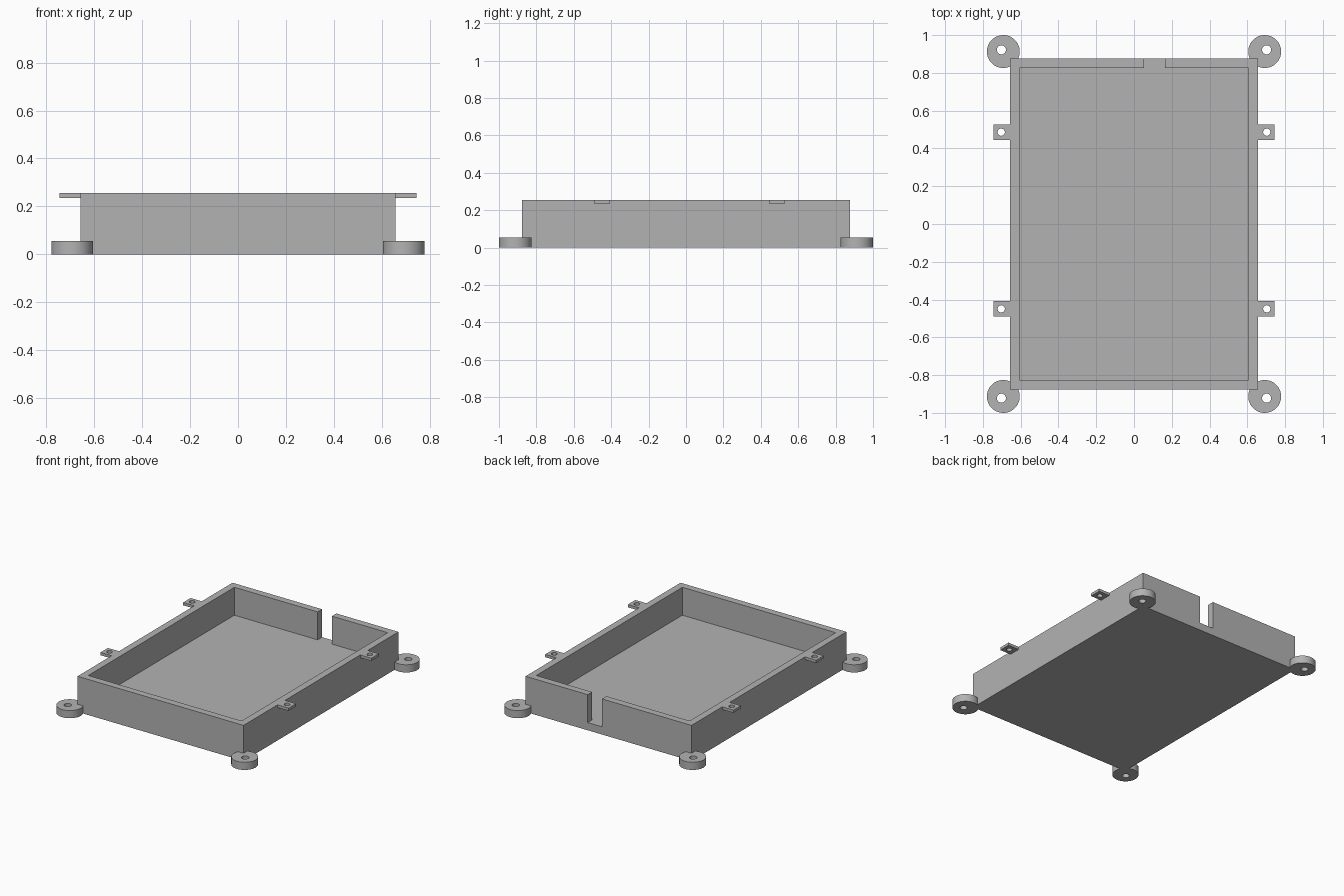
import bpy, bmesh
from math import cos, sin, tau

if "Cube" in bpy.data.objects:
    bpy.data.objects.remove(bpy.data.objects["Cube"])

grey = bpy.data.materials.new("plain grey")
grey.use_nodes = True
grey.diffuse_color = (0.45, 0.45, 0.45, 1)
grey.node_tree.nodes["Principled BSDF"].inputs["Base Color"].default_value = grey.diffuse_color

WIDTH, DEPTH, HEIGHT = 0.657, 0.876, 0.255   # half width, half depth, full height
WALL, FLOOR = 0.05, 0.055
SEGMENTS = 64


def make_object(name, bm):
    bmesh.ops.recalc_face_normals(bm, faces=bm.faces)
    mesh = bpy.data.meshes.new(name)
    bm.to_mesh(mesh)
    bm.free()
    mesh.materials.append(grey)
    obj = bpy.data.objects.new(name, mesh)
    bpy.context.collection.objects.link(obj)
    return obj


def prism(name, outline, z0, z1):
    """Extrude a flat outline upward."""
    bm = bmesh.new()
    face = bm.faces.new([bm.verts.new((x, y, z0)) for x, y in outline])
    top = bmesh.ops.extrude_face_region(bm, geom=[face])["geom"]
    verts = [v for v in top if isinstance(v, bmesh.types.BMVert)]
    bmesh.ops.translate(bm, verts=verts, vec=(0, 0, z1 - z0))
    return make_object(name, bm)


def circle(cx, cy, r):
    angles = [tau * i / SEGMENTS for i in range(SEGMENTS)]
    return [(cx + r * cos(a), cy + r * sin(a)) for a in angles]


def rectangle(cx, cy, hx, hy):
    """Rectangle sampled at the same angles as circle()."""
    points = []
    for x, y in circle(0, 0, 1):
        reach = max(abs(x), abs(y))
        points.append((cx + hx * x / reach, cy + hy * y / reach))
    return points


def bored_plate(name, outer, inner, z0, z1):
    """Solid plate with a through hole."""
    bm = bmesh.new()
    loops = [[bm.verts.new((x, y, z)) for x, y in ring]
             for ring, z in ((outer, z0), (outer, z1), (inner, z1), (inner, z0))]
    for k in range(4):
        a, b = loops[k], loops[(k + 1) % 4]
        for i in range(SEGMENTS):
            j = (i + 1) % SEGMENTS
            bm.faces.new((a[i], a[j], b[j], b[i]))
    obj = make_object(name, bm)
    bpy.ops.object.select_all(action="DESELECT")
    bpy.context.view_layer.objects.active = obj
    obj.select_set(True)
    bpy.ops.object.shade_smooth_by_angle()
    return obj


# Open tray: a block hollowed by the cavity and the slot through the back wall
tray = prism("tray", [(-WIDTH, -DEPTH), (WIDTH, -DEPTH), (WIDTH, DEPTH), (-WIDTH, DEPTH)], 0, HEIGHT)
ix, iy, beyond = WIDTH - WALL, DEPTH - WALL, DEPTH + 0.1
slot_left, slot_right = 0.165, 0.052
cutter = prism("cavity_cutter", [
    (-ix, -iy), (ix, -iy), (ix, iy), (slot_left, iy), (slot_left, beyond),
    (slot_right, beyond), (slot_right, iy), (-ix, iy)], FLOOR, HEIGHT + 0.1)
cutter.hide_render = True
cut = tray.modifiers.new("hollow", "BOOLEAN")
cut.operation, cut.solver, cut.object = "DIFFERENCE", "EXACT", cutter
bpy.context.view_layer.objects.active = tray
bpy.ops.object.modifier_apply(modifier=cut.name)
bpy.data.objects.remove(cutter)

for side, sx in (("left", 1), ("right", -1)):
    for end, sy, tab_y in (("front", -1, -0.449), ("back", 1, 0.486)):
        # Round corner foot with an off-centre screw hole
        bored_plate(f"{end}_{side}_foot", circle(sx * 0.692, sy * 0.913, 0.087),
                    circle(sx * 0.702, sy * 0.922, 0.024), 0, FLOOR)
        # Small mounting tab level with the rim
        bored_plate(f"{end}_{side}_tab", rectangle(sx * 0.701, tab_y, 0.044, 0.042),
                    circle(sx * 0.703, tab_y, 0.019), HEIGHT - 0.02, HEIGHT)
